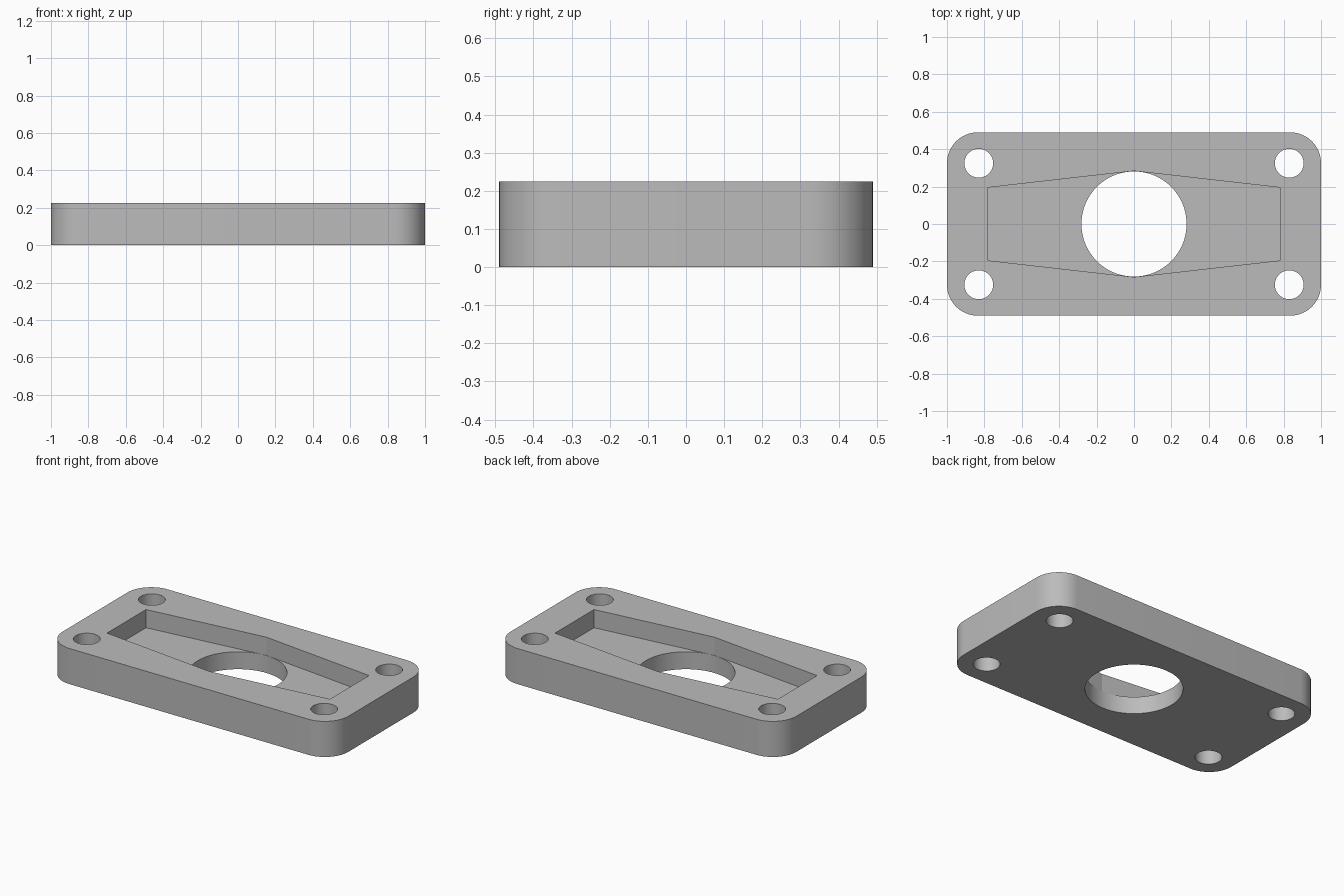
import bpy
import bmesh
from math import sin, cos, pi, radians

if "Cube" in bpy.data.objects:
    bpy.data.objects.remove(bpy.data.objects["Cube"], do_unlink=True)

HALF_X, HALF_Y, HEIGHT = 1.0, 0.49, 0.225
CORNER = 0.165          # corner radius, shared with the bolt hole centres
FLOOR = 0.11            # pocket floor height

grey = bpy.data.materials.new("plain_grey")
grey.use_nodes = True
grey.diffuse_color = (0.5, 0.5, 0.5, 1)
grey.node_tree.nodes["Principled BSDF"].inputs["Base Color"].default_value = (0.5, 0.5, 0.5, 1)


def arc(cx, cy, r, start, sweep, n):
    return [(cx + r * cos(start + sweep * i / n), cy + r * sin(start + sweep * i / n))
            for i in range(n + 1)]


def prism(name, outline, z0, z1):
    """Extrude a closed counter-clockwise outline from z0 to z1."""
    bm = bmesh.new()
    base = bm.faces.new([bm.verts.new((x, y, z0)) for x, y in outline])
    top = bmesh.ops.extrude_face_region(bm, geom=[base])["geom"]
    bmesh.ops.translate(bm, vec=(0, 0, z1 - z0),
                        verts=[v for v in top if isinstance(v, bmesh.types.BMVert)])
    bmesh.ops.recalc_face_normals(bm, faces=bm.faces)
    mesh = bpy.data.meshes.new(name)
    bm.to_mesh(mesh)
    bm.free()
    mesh.materials.append(grey)
    obj = bpy.data.objects.new(name, mesh)
    bpy.context.collection.objects.link(obj)
    return obj


def cut(target, outline, z0):
    """Subtract an open-topped prism from the target."""
    cutter = prism("cutter", outline, z0, HEIGHT + 0.1)
    cutter.hide_render = True
    mod = target.modifiers.new("cut", 'BOOLEAN')
    mod.operation, mod.solver, mod.object = 'DIFFERENCE', 'EXACT', cutter
    bpy.context.view_layer.objects.active = target
    bpy.ops.object.modifier_apply(modifier=mod.name)
    bpy.data.objects.remove(cutter, do_unlink=True)


# Rounded plate
cx, cy = HALF_X - CORNER, HALF_Y - CORNER
outline = []
for i, (sx, sy) in enumerate([(1, 1), (-1, 1), (-1, -1), (1, -1)]):
    outline += arc(sx * cx, sy * cy, CORNER, i * pi / 2, pi / 2, 16)
plate = prism("flange_plate", outline, 0, HEIGHT)

# Six-sided pocket, widest at the middle
end_x, end_y, mid_y = 0.78, 0.195, 0.2835
cut(plate, [(end_x, -end_y), (end_x, end_y), (0, mid_y),
            (-end_x, end_y), (-end_x, -end_y), (0, -mid_y)], FLOOR)

# Central bore and four bolt holes
cut(plate, arc(0, 0, 0.281, 0, 2 * pi, 96)[:-1], -0.1)
for sx in (-1, 1):
    for sy in (-1, 1):
        cut(plate, arc(sx * 0.83, sy * cy, 0.077, 0, 2 * pi, 48)[:-1], -0.1)

# Smooth curved walls, sharp rims
bpy.ops.object.select_all(action='DESELECT')
plate.select_set(True)
bpy.context.view_layer.objects.active = plate
bpy.ops.object.shade_smooth_by_angle(angle=radians(10))
